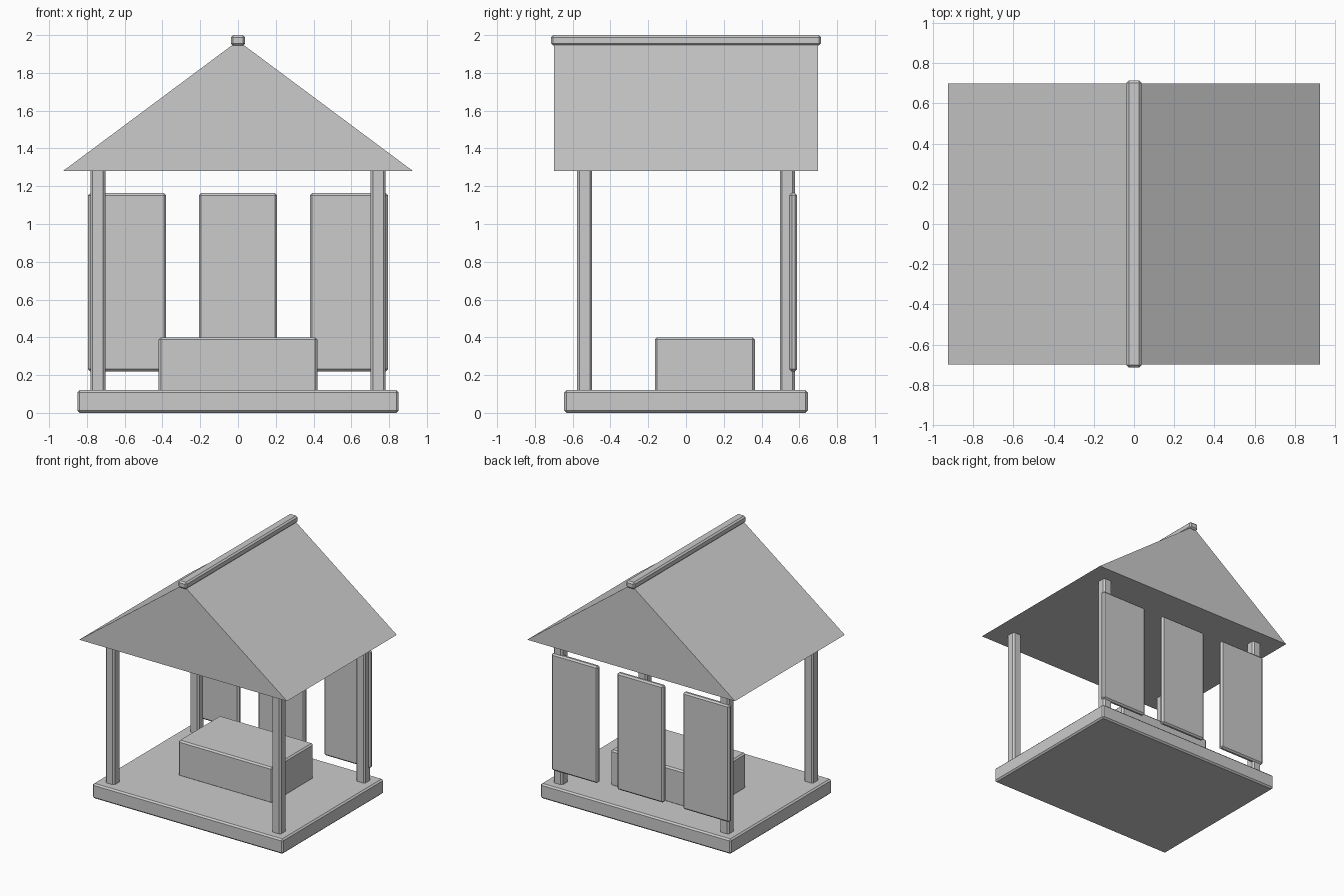
import bpy
import bmesh

cube = bpy.data.objects.get("Cube")
if cube:
    bpy.data.objects.remove(cube, do_unlink=True)

# Single plain colour
GREY = (0.6, 0.6, 0.6, 1.0)
grey = bpy.data.materials.new("plain grey")
grey.use_nodes = True
grey.diffuse_color = GREY
grey.node_tree.nodes["Principled BSDF"].inputs["Base Color"].default_value = GREY


def add_object(name, bm):
    bmesh.ops.recalc_face_normals(bm, faces=bm.faces)
    mesh = bpy.data.meshes.new(name)
    bm.to_mesh(mesh)
    bm.free()
    mesh.materials.append(grey)
    obj = bpy.data.objects.new(name, mesh)
    bpy.context.collection.objects.link(obj)
    return obj


def box(name, low, high, chamfer=0.012):
    """Chamfered box between two corners."""
    bm = bmesh.new()
    bmesh.ops.create_cube(bm, size=1)
    for v in bm.verts:
        v.co = [h if c > 0 else l for c, l, h in zip(v.co, low, high)]
    bmesh.ops.bevel(bm, geom=bm.edges[:], offset=chamfer, segments=1,
                    affect='EDGES', clamp_overlap=True)
    return add_object(name, bm)


# Floor and central counter
box("floor_platform", (-0.85, -0.645, 0), (0.85, 0.645, 0.12))
box("counter", (-0.42, -0.165, 0.11), (0.42, 0.365, 0.4))

# Corner posts
for side, x in (("right", -0.742), ("left", 0.742)):
    for end, y in (("front", -0.537), ("back", 0.537)):
        box(f"{end}_{side}_post", (x - 0.04, y - 0.04, 0.1),
            (x + 0.04, y + 0.04, 1.3))

# Hanging panels across the back
for side, x in (("right", -0.587), ("middle", 0), ("left", 0.587)):
    box(f"{side}_back_panel", (x - 0.207, 0.548, 0.22),
        (x + 0.207, 0.588, 1.163))

# Solid gable roof: triangle extruded from front to back
EAVE, APEX, HALF_WIDTH, HALF_DEPTH = 1.28, 1.97, 0.927, 0.7
bm = bmesh.new()
outline = ((-HALF_WIDTH, EAVE), (HALF_WIDTH, EAVE), (0, APEX))
gable = bm.faces.new([bm.verts.new((x, -HALF_DEPTH, z)) for x, z in outline])
extruded = bmesh.ops.extrude_face_region(bm, geom=[gable], use_keep_orig=True)
for item in extruded["geom"]:
    if isinstance(item, bmesh.types.BMVert):
        item.co.y = HALF_DEPTH
add_object("gable_roof", bm)

# Ridge beam
box("ridge_beam", (-0.038, -0.715, 1.944), (0.038, 0.715, 2.0))
